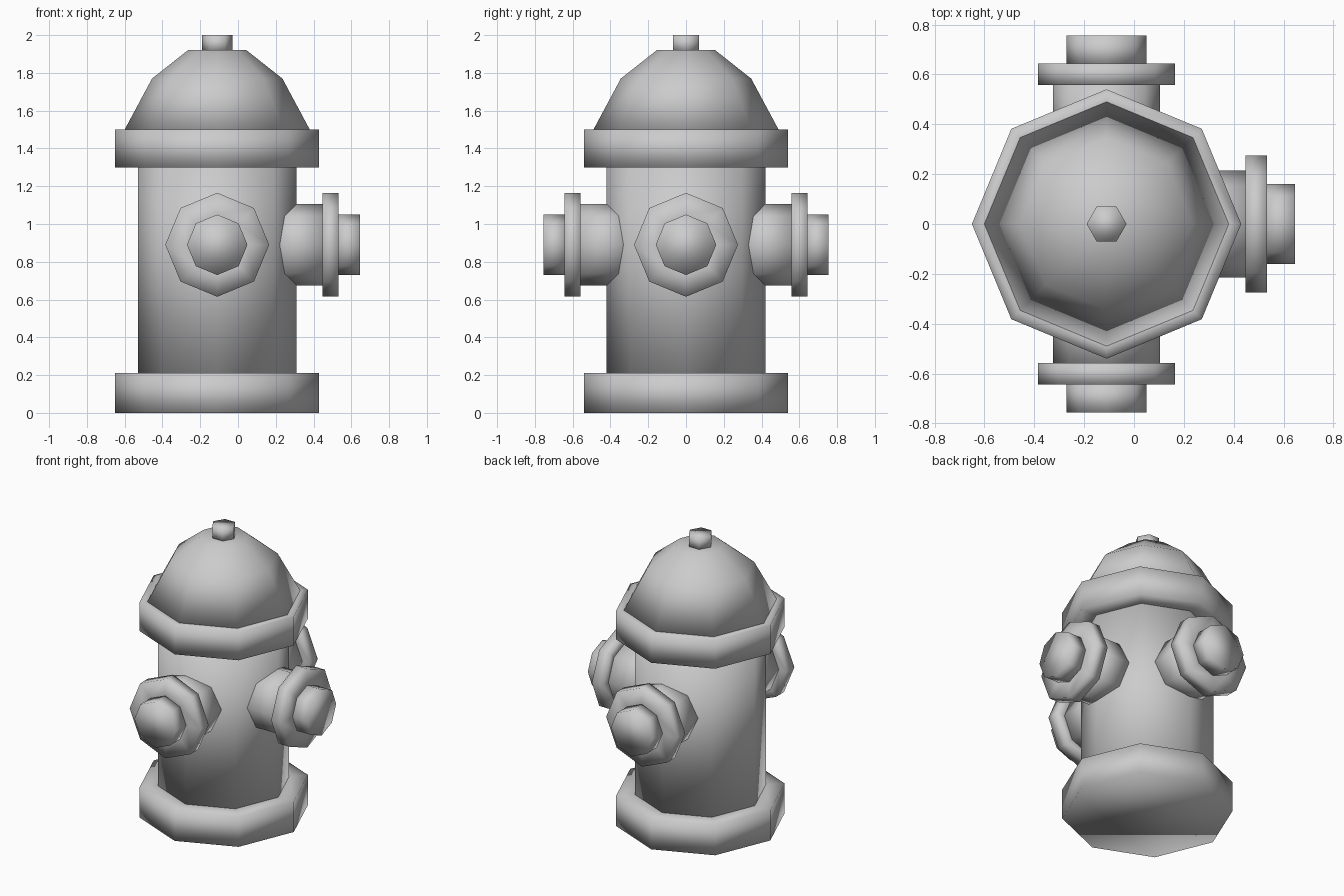
import bpy, bmesh
from math import cos, sin, pi
from mathutils import Matrix

if "Cube" in bpy.data.objects:
    bpy.data.objects.remove(bpy.data.objects["Cube"])

CX = -0.11  # barrel axis
NOZZLE_Z = 0.89


def lathe(name, profile, matrix, sides=8):
    """Closed low-poly turned part from (radius, height) points, smooth shaded."""
    bm = bmesh.new()
    rings = [[bm.verts.new((r * cos(2 * pi * i / sides), r * sin(2 * pi * i / sides), h))
              for i in range(sides)] for r, h in profile]
    for a, b in zip(rings, rings[1:]):
        for i in range(sides):
            j = (i + 1) % sides
            bm.faces.new((a[i], a[j], b[j], b[i]))
    bm.faces.new(rings[0][::-1])
    bm.faces.new(rings[-1])
    for f in bm.faces:
        f.smooth = True
    bm.transform(matrix)
    bmesh.ops.recalc_face_normals(bm, faces=bm.faces[:])
    mesh = bpy.data.meshes.new(name)
    bm.to_mesh(mesh)
    bm.free()
    ob = bpy.data.objects.new(name, mesh)
    bpy.context.collection.objects.link(ob)
    return ob


# Upright parts: base, barrel, rim, dome and hexagonal top nut
up = Matrix.Translation((CX, 0, 0))
lathe("base", [(0.54, 0), (0.54, 0.21), (0.42, 0.21)], up)
lathe("barrel", [(0.42, 0.2), (0.42, 1.31)], up)
lathe("rim", [(0.42, 1.3), (0.54, 1.3), (0.54, 1.5), (0.49, 1.5)], up)
lathe("dome", [(0.49, 1.5), (0.345, 1.77), (0.155, 1.92)], up)
lathe("top_nut", [(0.08, 1.91), (0.08, 2.0)], up, sides=6)

# Three identical outlets: right, back and front
for side, angle in (("right", 0), ("back", pi / 2), ("front", -pi / 2)):
    m = (Matrix.Translation((CX, 0, NOZZLE_Z)) @ Matrix.Rotation(angle, 4, 'Z')
         @ Matrix.Rotation(pi / 2, 4, 'Y'))
    lathe(side + "_outlet_pipe", [(0.215, 0.3), (0.215, 0.565)], m)
    lathe(side + "_outlet_flange", [(0.215, 0.558), (0.275, 0.558), (0.275, 0.643), (0.16, 0.643)], m)
    lathe(side + "_outlet_cap", [(0.16, 0.635), (0.16, 0.755)], m)
